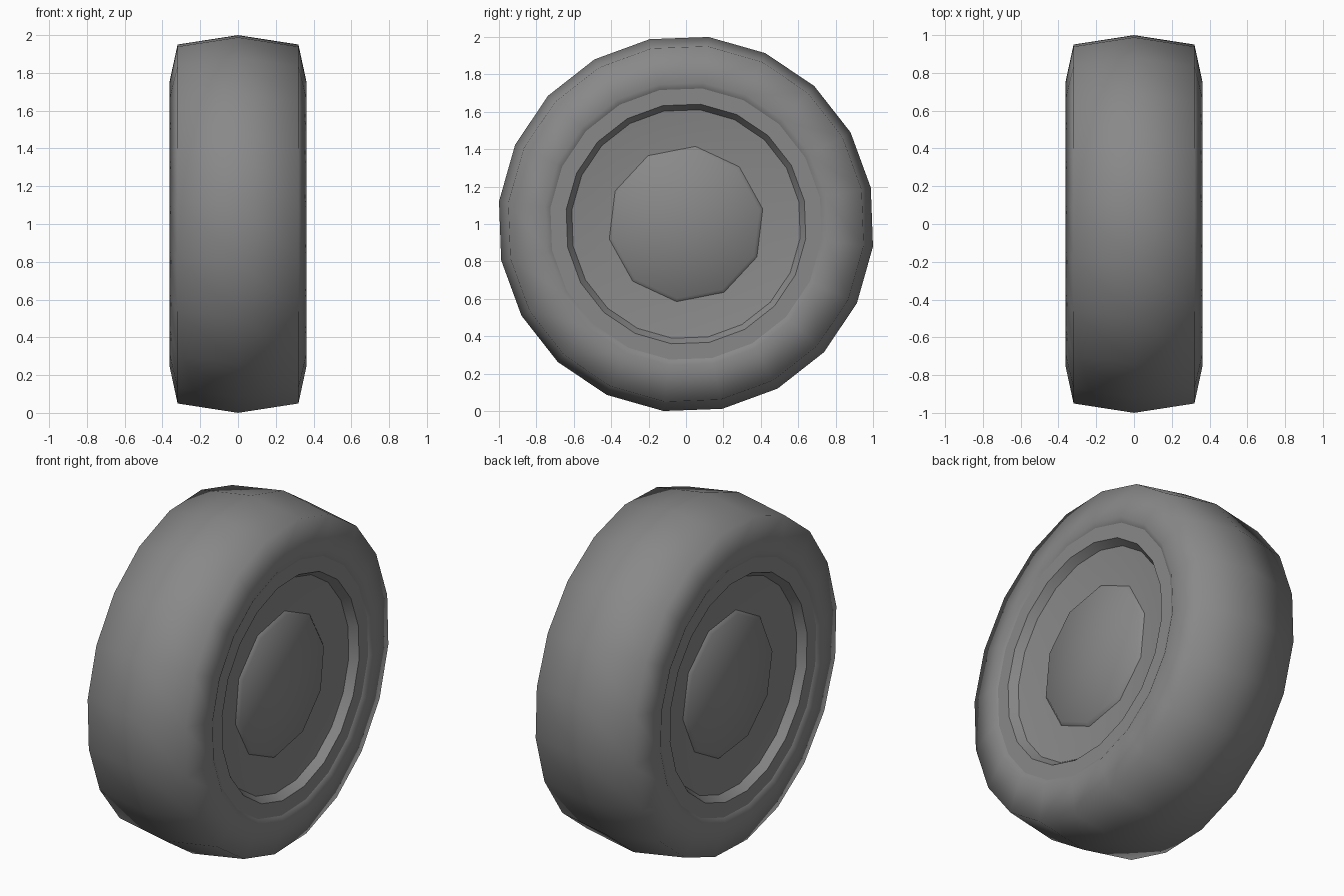
import bpy
import bmesh
from math import cos, sin, radians

cube = bpy.data.objects.get("Cube")
if cube:
    bpy.data.objects.remove(cube, do_unlink=True)

GREY = (0.25, 0.25, 0.25, 1.0)
PHASE = 11.1          # turn of the first corner, in degrees
STEP = 18             # angle between tyre corners

grey = bpy.data.materials.new("wheel_grey")
grey.use_nodes = True
grey.diffuse_color = GREY
grey.node_tree.nodes["Principled BSDF"].inputs["Base Color"].default_value = GREY


def lathe(name, profile, sides, phase, smooth_angle):
    """Spin (x, radius) points around the axle; zero radius closes the end."""
    bm = bmesh.new()
    rings = []
    for x, r in profile:
        if r == 0:
            rings.append([bm.verts.new((x, 0, 1))] * sides)
            continue
        angles = [radians(phase + 360 * i / sides) for i in range(sides)]
        rings.append([bm.verts.new((x, r * cos(a), 1 + r * sin(a))) for a in angles])
    for a, b in zip(rings, rings[1:]):
        for i in range(sides):
            j = (i + 1) % sides
            corners = dict.fromkeys((a[i], a[j], b[j], b[i]))
            bm.faces.new(list(corners))
    # Outside of every part points away from the axle or the wheel's middle
    bmesh.ops.recalc_face_normals(bm, faces=bm.faces[:])
    if not any(e.is_boundary for e in bm.edges):
        pass
    elif sum(f.normal.x * f.calc_center_median().x for f in bm.faces) < 0:
        bmesh.ops.reverse_faces(bm, faces=bm.faces[:])
    mesh = bpy.data.meshes.new(name)
    bm.to_mesh(mesh)
    bm.free()
    mesh.materials.append(grey)
    obj = bpy.data.objects.new(name, mesh)
    bpy.context.collection.objects.link(obj)
    bpy.ops.object.select_all(action='DESELECT')
    obj.select_set(True)
    bpy.context.view_layer.objects.active = obj
    bpy.ops.object.shade_smooth_by_angle(angle=radians(smooth_angle))
    return obj


# Tyre: crowned tread, shoulders, side walls and inner lips
half = [(0.32, 0.957), (0.362, 0.76), (0.345, 0.73)]
tyre_profile = [(-x, r) for x, r in reversed(half)] + [(0, 1.007)] + half
lathe("tyre", tyre_profile, 20, PHASE, 100)

# Rim, dished disc and ten-sided hub cap on each side
for side, s in (("left", 1), ("right", -1)):
    rim = [(0.345, 0.73), (0.345, 0.645), (0.298, 0.615), (0.27, 0.42), (0.268, 0)]
    lathe(side + "_rim", [(s * x, r) for x, r in rim], 20, PHASE, 30)
    cap = [(0.268, 0.42), (0.288, 0.4), (0.296, 0)]
    cap_phase = PHASE if s > 0 else PHASE + STEP
    lathe(side + "_hub_cap", [(s * x, r) for x, r in cap], 10, cap_phase, 60)
